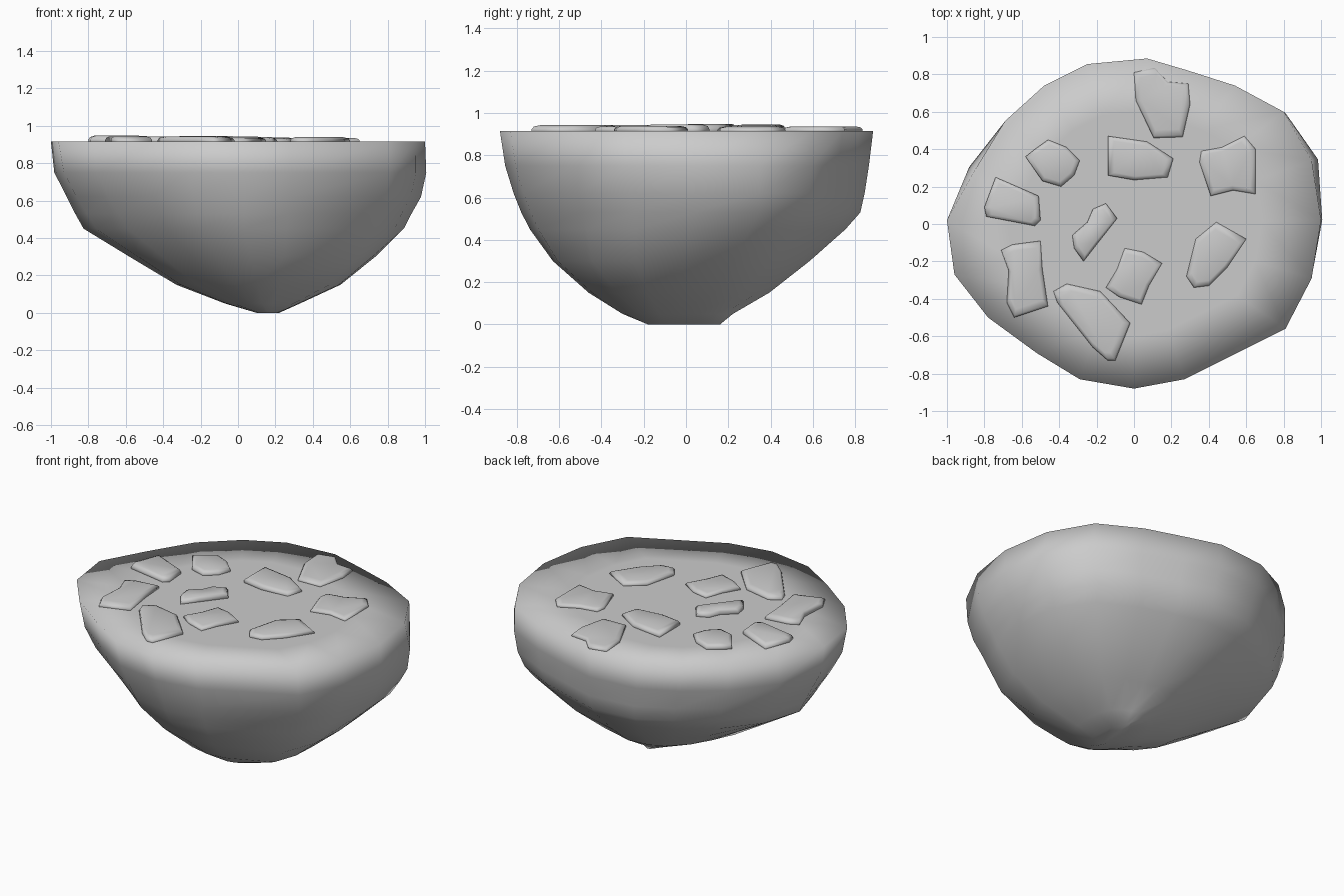
import bpy
import bmesh
import math
from mathutils import Vector

cube = bpy.data.objects.get("Cube")
if cube:
    bpy.data.objects.remove(cube, do_unlink=True)

TOP = 0.915

grey = bpy.data.materials.new("stone grey")
grey.use_nodes = True
colour = (0.6, 0.6, 0.6, 1)
grey.diffuse_color = colour
grey.node_tree.nodes["Principled BSDF"].inputs["Base Color"].default_value = colour


def loft(name, rings):
    """Skin closed rings of points, listed bottom to top, and cap both ends."""
    bm = bmesh.new()
    loops = [[bm.verts.new(point) for point in ring] for ring in rings]
    count = len(loops[0])
    for lower, upper in zip(loops, loops[1:]):
        for i in range(count):
            j = (i + 1) % count
            bm.faces.new((lower[i], lower[j], upper[j], upper[i]))
    bm.faces.new(list(reversed(loops[0])))
    bm.faces.new(loops[-1])
    bmesh.ops.recalc_face_normals(bm, faces=bm.faces[:])
    for face in bm.faces:
        face.smooth = True
    mesh = bpy.data.meshes.new(name)
    bm.to_mesh(mesh)
    bm.free()
    mesh.materials.append(grey)
    obj = bpy.data.objects.new(name, mesh)
    bpy.context.collection.objects.link(obj)
    return obj


# Island outline, counter-clockwise from the left side
outline = [(1, .02), (.95, .34), (.8, .6), (.54, .74), (.29, .82), (.07, .885),
           (-.25, .855), (-.48, .74), (-.69, .55), (-.85, .29), (-1, .02),
           (-.96, -.27), (-.78, -.5), (-.52, -.69), (-.29, -.83), (0, -.88),
           (.27, -.83), (.81, -.56), (.95, -.29)]

# Height, then x and y limits of each cross-section
levels = [(0, .1, .22, -.18, .16), (.05, -.07, .33, -.3, .22),
          (.15, -.33, .54, -.46, .39), (.3, -.58, .72, -.63, .58),
          (.45, -.82, .88, -.74, .75), (.53, -.86, .92, -.78, .82),
          (.62, -.9, .97, -.815, .84), (.75, -.97, 1, -.855, .86),
          (TOP, -1, 1, -.88, .88)]


def lobe(angle, degrees, sharpness):
    """Smooth weight that peaks in one direction around the rock."""
    return max(0, math.cos(angle - math.radians(degrees))) ** sharpness


def cross_section(z, x_min, x_max, y_min, y_max):
    """Fit the outline into the limits, with uneven swellings and one hollow."""
    high = math.sin(math.pi * z / TOP) * z / TOP
    dent = math.sin(math.pi * min(z / .6, 1) ** 1.5)
    low = math.sin(math.pi * min(z / .45, 1))
    ring = []
    for x, y in outline:
        angle = math.atan2(y, x)
        scale = 1 - 0.08 * dent * lobe(angle, -140, 8)
        scale += high * (0.17 * lobe(angle, 157, 24) + 0.08 * lobe(angle, 20, 30))
        scale += low * (0.1 * lobe(angle, -38, 8) + 0.05 * lobe(angle, 40, 8))
        ring.append(((x_min + x_max) / 2 + x * scale * (x_max - x_min) / 2,
                     (y_min + y_max) / 2 + y / .88 * scale * (y_max - y_min) / 2, z))
    return ring


# Rock body with a flat top
body_rings = [cross_section(*level) for level in levels]
body_rings.append([(x * .68, y * .68, TOP) for x, y in outline])
loft("island_rock", body_rings)


def paving_stone(name, points, height=0.028, tilt=0.0):
    """Thin slab with a worn, rounded upper edge."""
    centre = sum((Vector(p) for p in points), Vector((0, 0))) / len(points)
    rings = []
    for scale, rise in ((1, -0.25), (1, 0.3), (0.95, 0.75), (0.8, 1)):
        ring = []
        for p in points:
            offset = (Vector(p) - centre) * scale
            lift = tilt * offset.x if rise > 0 else 0
            ring.append((centre.x + offset.x, centre.y + offset.y,
                         TOP + rise * height + lift))
        rings.append(ring)
    loft(name, rings)


# Flat stones scattered over the top
paving_stone("stone_back", [(0, .81), (.11, .835), (.18, .76), (.29, .75), (.3, .64),
                            (.26, .465), (.105, .46), (.01, .66)], height=.022)
paving_stone("stone_back_middle", [(-.14, .47), (.07, .44), (.21, .35), (.18, .25),
                                   (0, .235), (-.14, .26)], tilt=-.02)
paving_stone("stone_back_right", [(-.58, .36), (-.53, .4), (-.46, .45), (-.36, .41),
                                  (-.29, .34), (-.32, .26), (-.39, .2), (-.49, .23)],
             tilt=-.02)
paving_stone("stone_right", [(-.74, .25), (-.51, .15), (-.5, .02), (-.53, -.01),
                             (-.79, .04), (-.8, .09)], height=.032)
paving_stone("stone_centre", [(-.15, .11), (-.09, .03), (-.2, -.11), (-.27, -.2),
                              (-.32, -.13), (-.33, -.06), (-.25, .01), (-.22, .08)],
             height=.03)
paving_stone("stone_front_right", [(-.71, -.14), (-.65, -.11), (-.5, -.09),
                                   (-.49, -.24), (-.46, -.44), (-.64, -.5),
                                   (-.68, -.42), (-.67, -.25)])
paving_stone("stone_front", [(-.43, -.36), (-.36, -.32), (-.18, -.36), (-.02, -.53),
                             (-.1, -.73), (-.14, -.73), (-.22, -.66), (-.41, -.42)])
paving_stone("stone_front_middle", [(-.05, -.13), (.05, -.15), (.15, -.21),
                                    (.08, -.33), (.04, -.43), (-.08, -.39),
                                    (-.15, -.34), (-.09, -.24)], height=.022)
paving_stone("stone_front_left", [(.44, .01), (.6, -.08), (.5, -.23), (.4, -.33),
                                  (.32, -.34), (.28, -.28), (.33, -.08)], height=.024)
paving_stone("stone_back_left", [(.36, .39), (.47, .41), (.59, .47), (.65, .4),
                                 (.65, .16), (.53, .18), (.41, .15), (.35, .33)],
             height=.02)
